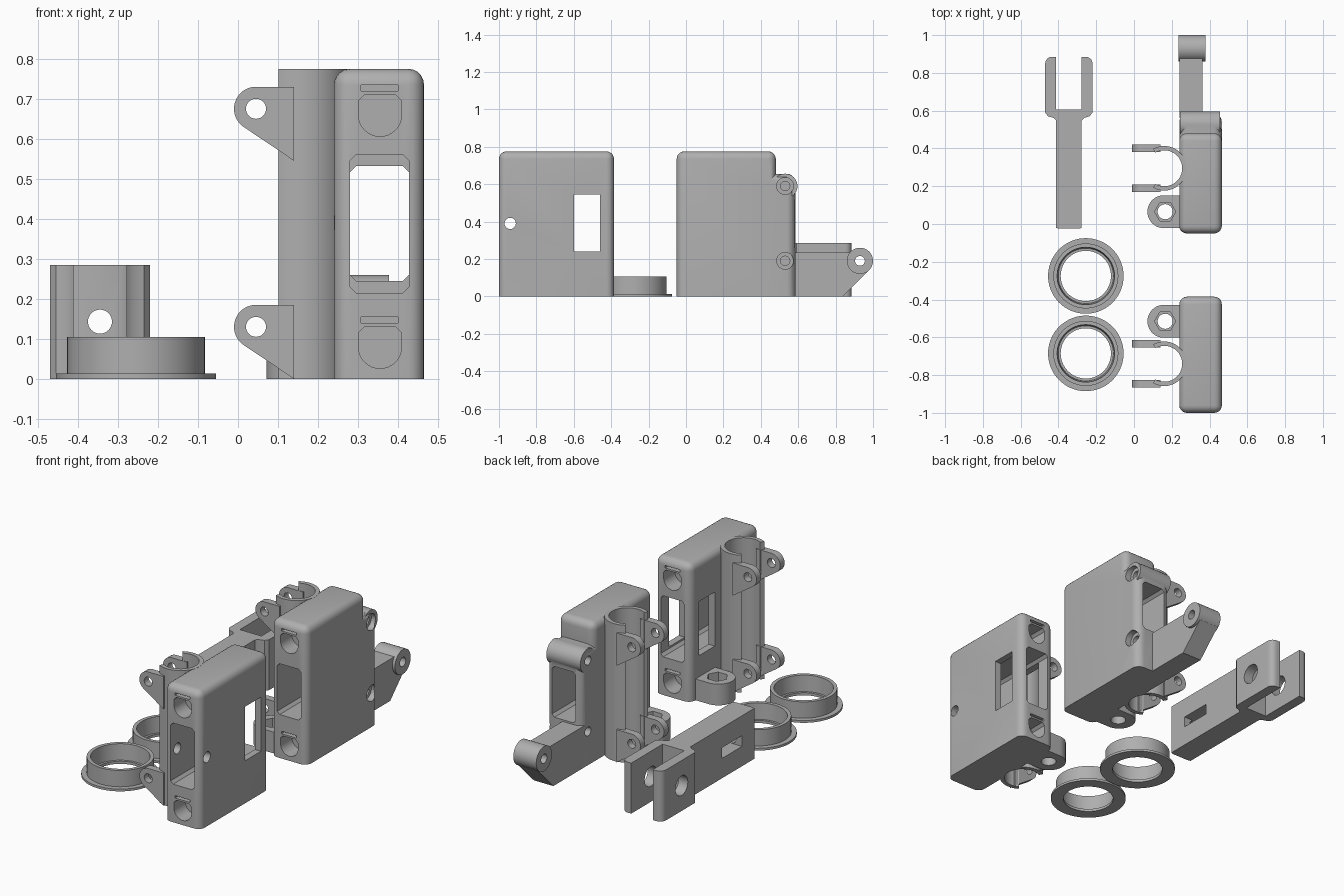
import bpy, bmesh
from math import sin, cos, pi, radians

if "Cube" in bpy.data.objects:
    bpy.data.objects.remove(bpy.data.objects["Cube"], do_unlink=True)

mat = bpy.data.materials.new("plain_grey")
GREY = (0.43, 0.43, 0.43, 1)
mat.diffuse_color = GREY
mat.use_nodes = True
mat.node_tree.nodes["Principled BSDF"].inputs["Base Color"].default_value = GREY


def make(name, bm):
    bmesh.ops.recalc_face_normals(bm, faces=bm.faces)
    me = bpy.data.meshes.new(name)
    bm.to_mesh(me)
    bm.free()
    me.materials.append(mat)
    ob = bpy.data.objects.new(name, me)
    bpy.context.collection.objects.link(ob)
    return ob


def prism(name, pts, axis, a, b):
    """Extrude a 2D outline along an axis from a to b."""
    place = {"x": lambda u, v, w: (w, u, v),
             "y": lambda u, v, w: (u, w, v),
             "z": lambda u, v, w: (u, v, w)}[axis]
    bm = bmesh.new()
    lo = [bm.verts.new(place(u, v, a)) for u, v in pts]
    hi = [bm.verts.new(place(u, v, b)) for u, v in pts]
    bm.faces.new(lo)
    bm.faces.new(hi[::-1])
    for i in range(len(pts)):
        j = (i + 1) % len(pts)
        bm.faces.new((lo[i], lo[j], hi[j], hi[i]))
    return make(name, bm)


def arc(cx, cy, r, a0, a1, n=24):
    return [(cx + r * cos(radians(a0 + (a1 - a0) * i / n)),
             cy + r * sin(radians(a0 + (a1 - a0) * i / n))) for i in range(n + 1)]


def circle(cx, cy, r, n=32):
    return arc(cx, cy, r, 0, 360, n)[:-1]


def chamfered(u0, u1, v0, v1, c):
    return [(u0 + c, v0), (u1 - c, v0), (u1, v0 + c), (u1, v1 - c),
            (u1 - c, v1), (u0 + c, v1), (u0, v1 - c), (u0, v0 + c)]


def rect(u0, u1, v0, v1):
    return [(u0, v0), (u1, v0), (u1, v1), (u0, v1)]


def rounded_block(name, y0, y1, top, r):
    """Block with all edges rounded except those on the floor."""
    ob = prism(name, rect(0.24, 0.465, y0, y1), "z", 0, top)
    bm = bmesh.new()
    bm.from_mesh(ob.data)
    edges = [e for e in bm.edges if any(v.co.z > 0.01 for v in e.verts)]
    bmesh.ops.bevel(bm, geom=edges, offset=r, segments=5, profile=0.5, affect="EDGES")
    bm.to_mesh(ob.data)
    bm.free()
    return ob


def combine(ob, others, op="DIFFERENCE"):
    bpy.context.view_layer.objects.active = ob
    for o in others:
        m = ob.modifiers.new("combine", "BOOLEAN")
        m.operation, m.solver, m.object = op, "EXACT", o
        bpy.ops.object.modifier_apply(modifier=m.name)
        bpy.data.objects.remove(o, do_unlink=True)
    return ob


def nut_pockets(y0, y1):
    """Round-bottomed pockets with a slit above each."""
    cuts = []
    for z in (0.08, 0.66):
        outline = arc(0.355, z, 0.054, 180, 360, 16) + [
            (0.409, z + 0.035), (0.394, z + 0.05), (0.316, z + 0.05), (0.301, z + 0.035)]
        cuts.append(prism("cut", outline, "y", y0, y1))
        cuts.append(prism("cut", rect(0.307, 0.4, z + 0.06, z + 0.074), "y", y0, y1))
    return cuts


def clamp(prefix, yc):
    """Open tube clamp with four drilled lugs."""
    outline = arc(0.16, yc, 0.118, -120, 120, 40) + arc(0.16, yc, 0.095, 120, -120, 40)
    prism(prefix + "_clamp_tube", outline, "z", 0, 0.775)
    for level, z in (("lower", 0.13), ("upper", 0.675)):
        outline = arc(0.045, z, 0.055, 90, 235, 20) + [(0.14, z - 0.13), (0.14, z + 0.055)]
        for side, y in (("front", yc - 0.125), ("back", yc + 0.085)):
            lug = prism(f"{prefix}_{level}_{side}_lug", outline, "y", y, y + 0.04)
            combine(lug, [prism("cut", circle(0.045, z, 0.025), "y", y - 0.1, y + 0.1)])


def foot(prefix, yc):
    """Low screw foot with a hexagonal nut recess."""
    outline = arc(0.158, yc, 0.087, 90, 270) + [(0.25, yc - 0.087), (0.25, yc + 0.087)]
    ob = prism(prefix + "_screw_foot", outline, "z", 0, 0.12)
    combine(ob, [prism("cut", circle(0.165, yc, 0.04), "z", -0.1, 0.3),
                 prism("cut", circle(0.165, yc, 0.056, 6), "z", 0.06, 0.3)])


# Front housing
front = rounded_block("front_housing", -1, -0.385, 0.775, 0.04)
combine(front, [
    prism("cut", chamfered(0.28, 0.427, 0.215, 0.56, 0.015), "y", -1.1, -0.2),
    prism("cut", rect(-0.6, -0.46, 0.24, 0.545), "x", 0.1, 0.6),
    prism("cut", circle(-0.94, 0.39, 0.03), "x", 0.1, 0.6),
    prism("cut", circle(0.16, -0.74, 0.096, 64), "z", -0.1, 1),
] + nut_pockets(-1.1, -0.9) + nut_pockets(-0.485, -0.2))
clamp("front", -0.74)
foot("front", -0.515)

# Rear housing with its lower hinge step
rear = rounded_block("rear_housing", -0.05, 0.48, 0.775, 0.04)
combine(rear, [rounded_block("step", 0.38, 0.585, 0.655, 0.045)] +
        [prism("barrel", circle(0.53, z, 0.066), "x", 0.243, 0.455) for z in (0.59,)], "UNION")
cuts = [prism("cut", chamfered(0.28, 0.427, 0.245, 0.532, 0.015), "y", -0.2, 0.8),
        prism("cut", circle(0.16, 0.295, 0.096, 64), "z", -0.1, 1)]
for z in (0.19, 0.59):
    cuts += [prism("cut", circle(0.53, z, 0.045), "x", 0.43, 0.6),
             prism("cut", circle(0.53, z, 0.025), "x", 0.37, 0.5),
             prism("cut", circle(0.53, z, 0.025), "x", 0.1, 0.3)]
combine(rear, cuts + nut_pockets(-0.2, 0.05))
clamp("rear", 0.295)
foot("rear", 0.065)

# Rear arm ending in a drilled barrel
arm_outline = [(0.56, 0), (0.84, 0), (0.982, 0.142), (0.93, 0.235), (0.56, 0.235)]
arm = prism("rear_arm", arm_outline, "x", 0.24, 0.362)
combine(arm, [prism("barrel", circle(0.93, 0.19, 0.07, 48), "x", 0.235, 0.378)], "UNION")
combine(arm, [prism("cut", circle(0.93, 0.19, 0.026), "x", 0, 0.6)])

# Forked lever
half = [(0.0675, -0.02), (0.0675, 0.548), (0.082, 0.562), (0.11, 0.57), (0.125, 0.59)]
half += arc(0.09, 0.85, 0.035, 0, 90, 6) + [(0.0675, 0.885), (0.0675, 0.605)]
half = [(0.055, -0.025)] + half
outline = [(-0.345 + u, v) for u, v in half] + [(-0.345 - u, v) for u, v in half[::-1]]
lever = prism("forked_lever", outline, "z", 0, 0.285)
combine(lever, [prism("cut", circle(0.71, 0.143, 0.055), "x", -0.7, 0),
                prism("cut", rect(0.09, 0.27, 0.112, 0.172), "x", -0.7, 0),
                prism("cut", circle(-0.345, 0.143, 0.03), "y", -0.2, 0.7)])

# Two flanged rings
profile = [(0.133, 0), (0.2, 0), (0.2, 0.013), (0.172, 0.013), (0.172, 0.105),
           (0.152, 0.105), (0.146, 0.015), (0.133, 0.015)]
N = 72
for label, yc in (("front", -0.685), ("back", -0.275)):
    bm = bmesh.new()
    loops = [[bm.verts.new((-0.255 + r * cos(2 * pi * i / N), yc + r * sin(2 * pi * i / N), z))
              for r, z in profile] for i in range(N)]
    for i in range(N):
        a, b = loops[i], loops[(i + 1) % N]
        for j in range(len(profile)):
            k = (j + 1) % len(profile)
            bm.faces.new((a[j], a[k], b[k], b[j]))
    make(label + "_flanged_ring", bm)

# Smooth the curves while keeping edges sharp
bpy.ops.object.select_all(action="DESELECT")
for ob in bpy.context.collection.objects:
    if ob.type == "MESH" and ob.data.materials and ob.data.materials[0] == mat:
        ob.select_set(True)
        bpy.context.view_layer.objects.active = ob
bpy.ops.object.shade_smooth_by_angle(angle=radians(30))
